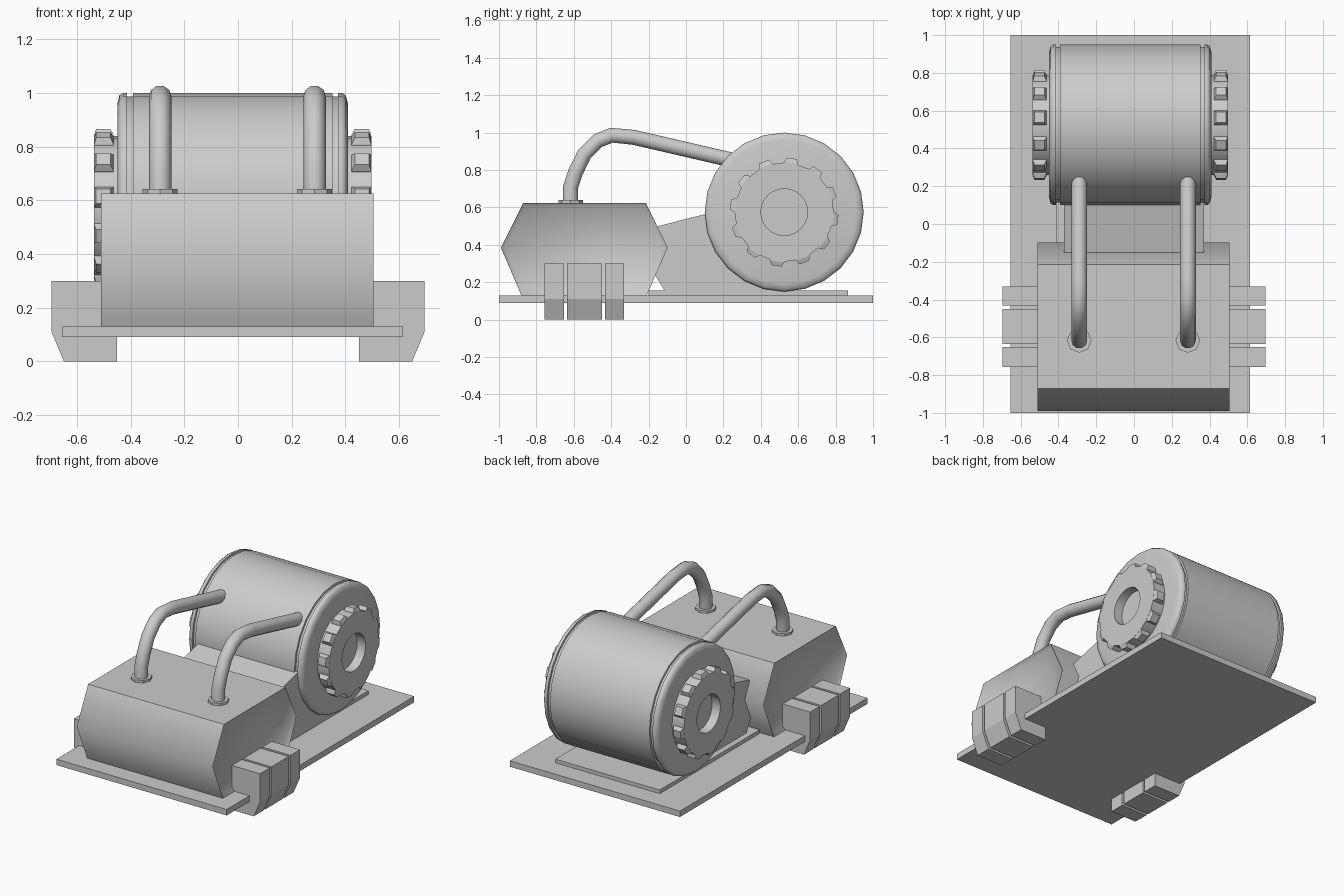
import bpy, bmesh, math
from mathutils import Vector

if "Cube" in bpy.data.objects:
    bpy.data.objects.remove(bpy.data.objects["Cube"])


def finish(name, bm, angle=None):
    bmesh.ops.recalc_face_normals(bm, faces=bm.faces)
    me = bpy.data.meshes.new(name)
    bm.to_mesh(me)
    bm.free()
    ob = bpy.data.objects.new(name, me)
    bpy.context.collection.objects.link(ob)
    if angle:
        smooth(ob, angle)
    return ob


def smooth(ob, angle):
    bpy.ops.object.select_all(action='DESELECT')
    ob.select_set(True)
    bpy.context.view_layer.objects.active = ob
    bpy.ops.object.shade_smooth_by_angle(angle=math.radians(angle))


def add_prism(bm, pts, lo, hi, axis):
    """Extrude a 2D profile along x (points are y,z) or y (points are x,z)."""
    def place(p, t):
        return (t, p[0], p[1]) if axis == 'x' else (p[0], t, p[1])
    a = [bm.verts.new(place(p, lo)) for p in pts]
    b = [bm.verts.new(place(p, hi)) for p in pts]
    n = len(pts)
    caps = [bm.faces.new(a), bm.faces.new(b)]
    for i in range(n):
        bm.faces.new((a[i], a[(i + 1) % n], b[(i + 1) % n], b[i]))
    return caps


def rect(a0, a1, b0, b1):
    return [(a0, b0), (a1, b0), (a1, b1), (a0, b1)]


def prism(name, pts, lo, hi, axis='x'):
    bm = bmesh.new()
    add_prism(bm, pts, lo, hi, axis)
    return finish(name, bm)


CX, CY, CZ = -0.02, 0.525, 0.575      # drum centre


def add_lathe(bm, profile, sides):
    """Revolve (x, radius) points about the drum axis; radius 0 closes the end."""
    rings = []
    for x, r in profile:
        if r == 0:
            rings.append([bm.verts.new((x, CY, CZ))] * sides)
        else:
            rings.append([bm.verts.new((x, CY + r * math.sin(2 * math.pi * i / sides),
                                        CZ + r * math.cos(2 * math.pi * i / sides)))
                          for i in range(sides)])
    for p, q in zip(rings, rings[1:]):
        for i in range(sides):
            j = (i + 1) % sides
            bm.faces.new(list(dict.fromkeys((p[i], p[j], q[j], q[i]))))


# Base plates
prism("base_plate", rect(-1, 1, 0.09, 0.13), -0.655, 0.615)
prism("drum_plate", rect(-0.2, 0.865, 0.13, 0.155), -0.41, 0.37)

# Wedge-shaped drum support
prism("drum_support", [(-0.15, 0.5), (-0.2, 0.3), (-0.115, 0.155),
                       (0.5, 0.155), (0.5, 0.665)], -0.37, 0.37)

# Six-sided housing with recessed end panels
bm = bmesh.new()
caps = add_prism(bm, [(-0.88, 0.13), (-0.21, 0.13), (-0.098, 0.385),
                      (-0.215, 0.625), (-0.87, 0.625), (-0.99, 0.385)], -0.51, 0.505, 'x')
bmesh.ops.recalc_face_normals(bm, faces=bm.faces)
bmesh.ops.inset_individual(bm, faces=caps, thickness=0.022)
for f, d in zip(caps, (0.02, -0.02)):
    bmesh.ops.translate(bm, verts=f.verts, vec=(d, 0, 0))
finish("housing", bm, 58)

# Drum with a groove near each end and rounded rims
half = [(0.429, 0), (0.429, 0.385), (0.422, 0.415), (0.408, 0.425), (0.393, 0.425),
        (0.393, 0.411), (0.371, 0.411), (0.371, 0.425)]
profile = [(CX - x, r) for x, r in half] + [(CX + x, r) for x, r in reversed(half)]
bm = bmesh.new()
add_lathe(bm, profile, 24)
finish("drum", bm, 50)

# Toothed wheels on both drum ends
for side, label in ((-1, "left"), (1, "right")):
    bm = bmesh.new()
    add_lathe(bm, [(CX + side * x, r) for x, r in
                   ((0.42, 0), (0.42, 0.265), (0.517, 0.265), (0.517, 0.125),
                    (0.455, 0.125), (0.455, 0))], 24)
    finish("wheel_" + label, bm, 30)
    bm = bmesh.new()
    for k in range(12):
        ang = math.radians(8 + 30 * k)
        out = Vector((0, math.sin(ang), math.cos(ang)))
        tan = Vector((0, math.cos(ang), -math.sin(ang)))
        centre = Vector((CX, CY, CZ))
        rings = []
        for r, w, x0, x1 in ((0.25, 0.04, 0.443, 0.516), (0.266, 0.038, 0.443, 0.516),
                             (0.29, 0.027, 0.455, 0.508)):
            rings.append([bm.verts.new(centre + out * r + tan * (w * s) + Vector((side * x, 0, 0)))
                          for s, x in ((-1, x0), (1, x0), (1, x1), (-1, x1))])
        bm.faces.new(rings[0])
        bm.faces.new(rings[-1])
        for p, q in zip(rings, rings[1:]):
            for i in range(4):
                bm.faces.new((p[i], p[(i + 1) % 4], q[(i + 1) % 4], q[i]))
    finish("wheel_teeth_" + label, bm)

# Bent pipes with collars
path = [(-0.617, 0.6), (-0.617, 0.71), (-0.592, 0.785), (-0.545, 0.883), (-0.473, 0.956),
        (-0.398, 0.986), (-0.28, 0.975), (0.217, 0.86), (0.3, 0.841)]
for x, label in ((-0.29, "left"), (0.285, "right")):
    cu = bpy.data.curves.new("pipe_" + label, 'CURVE')
    cu.dimensions = '3D'
    cu.bevel_depth = 0.042
    cu.bevel_resolution = 3
    cu.use_fill_caps = True
    sp = cu.splines.new('POLY')
    sp.points.add(len(path) - 1)
    for pt, (y, z) in zip(sp.points, path):
        pt.co = (x, y, z, 1)
    ob = bpy.data.objects.new("pipe_" + label, cu)
    bpy.context.collection.objects.link(ob)
    bpy.ops.object.select_all(action='DESELECT')
    ob.select_set(True)
    bpy.context.view_layer.objects.active = ob
    bpy.ops.object.convert(target='MESH')
    smooth(bpy.context.view_layer.objects.active, 60)
    bpy.ops.mesh.primitive_cylinder_add(vertices=8, radius=0.065, depth=0.03,
                                        location=(x, -0.617, 0.626))
    bpy.context.object.name = "pipe_collar_" + label

# Side clamps, three blocks per side
for side, label in ((-1, "left"), (1, "right")):
    pts = [(side * x, z) for x, z in ((0.45, 0), (0.648, 0), (0.695, 0.11),
                                      (0.695, 0.3), (0.45, 0.3))]
    for k, (y0, y1) in enumerate(((-0.757, -0.652), (-0.635, -0.45), (-0.432, -0.332))):
        prism(f"clamp_{label}_{k + 1}", pts, y0, y1, 'y')
